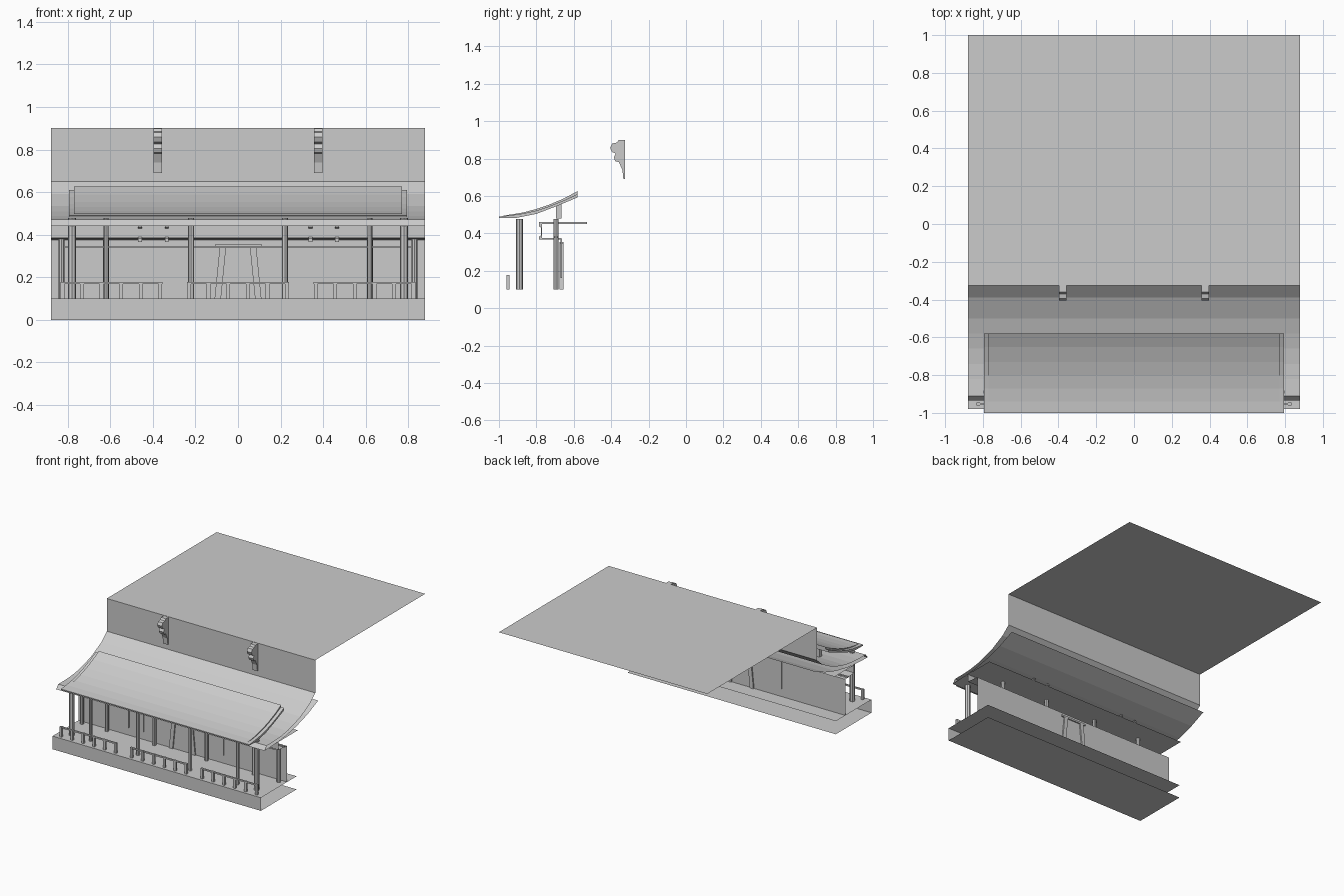
import bpy, bmesh, math
from mathutils import Vector


def finish(name, bm):
    me = bpy.data.meshes.new(name)
    bm.to_mesh(me)
    bm.free()
    ob = bpy.data.objects.new(name, me)
    bpy.context.collection.objects.link(ob)
    return ob


def extrude_profile(name, pts, x0, x1, closed=False):
    """Extrude a (y, z) profile along x; closed profiles get end caps."""
    bm = bmesh.new()
    a = [bm.verts.new((x0, y, z)) for y, z in pts]
    b = [bm.verts.new((x1, y, z)) for y, z in pts]
    n = len(pts)
    for i in range(n if closed else n - 1):
        j = (i + 1) % n
        bm.faces.new((a[i], a[j], b[j], b[i]))
    if closed:
        bm.faces.new(a)
        bm.faces.new(b)
        bmesh.ops.recalc_face_normals(bm, faces=bm.faces)
    return finish(name, bm)


def box(name, x0, x1, y0, y1, z0, z1):
    return extrude_profile(name, [(y0, z0), (y1, z0), (y1, z1), (y0, z1)], x0, x1, True)


def column(name, x, y, z0, z1, r, sides=8):
    bm = bmesh.new()
    bmesh.ops.create_cone(bm, cap_ends=True, segments=sides, radius1=r, radius2=r, depth=z1 - z0)
    bmesh.ops.translate(bm, verts=bm.verts, vec=Vector((x, y, (z0 + z1) / 2)))
    return finish(name, bm)


W = 0.88

# open shell: platform, shop wall with its boxed head, upper wall and flat roof
extrude_profile("platform", [(-0.55, 0.1), (-0.98, 0.1), (-0.98, 0), (-0.55, 0)], -W, W)
extrude_profile("shop_wall", [(-0.535, 0.445), (-0.77, 0.445), (-0.77, 0.385),
                              (-0.665, 0.375), (-0.665, 0.1)], -W, W)
extrude_profile("upper_wall_and_flat_roof", [(1, 0.9), (-0.325, 0.9), (-0.325, 0.65)], -W, W)

# curved main roof with eave and underside
extrude_profile("main_roof", [
    (-0.325, 0.65), (-0.39, 0.592), (-0.5, 0.535), (-0.58, 0.508), (-0.66, 0.487), (-0.74, 0.475),
    (-0.82, 0.47), (-0.91, 0.47), (-0.935, 0.44), (-0.8, 0.446), (-0.68, 0.458), (-0.55, 0.483),
    (-0.42, 0.522), (-0.29, 0.578)], -W, W)

# raised canopy roof: slab with a narrower raised top
lower = [(-1, 0.482), (-0.91, 0.482), (-0.8, 0.504), (-0.69, 0.546), (-0.58, 0.592)]
upper = [(-0.58, 0.61), (-0.65, 0.577), (-0.73, 0.545), (-0.8, 0.522), (-0.87, 0.506),
         (-0.94, 0.496), (-1, 0.49)]
extrude_profile("canopy_roof", lower + upper, -0.795, 0.795, True)
top = [(-0.58, 0.626), (-0.65, 0.588), (-0.73, 0.554), (-0.8, 0.53), (-0.87, 0.512),
       (-0.94, 0.5), (-0.985, 0.496)]
extrude_profile("canopy_top", top + [(y, z) for y, z in reversed(upper[:-1])], -0.77, 0.77, True)

for s in (-1, 1):
    # canopy supports
    box("canopy_support", s * 0.56 - 0.1, s * 0.56 + 0.1, -0.695, -0.665, 0.48, 0.557)

    # front and rear columns
    for x, r in ((0.78, 0.019), (0.62, 0.012), (0.22, 0.014)):
        column("front_column", s * x, -0.89, 0.1, 0.478, r)
    for x, h in ((0.83, 0.38), (0.62, 0.478), (0.22, 0.478)):
        column("rear_column", s * x, -0.695, 0.1, h, 0.014)

    # scrolled corbels on the upper wall
    prof = [(-0.325, 0.69), (-0.335, 0.69), (-0.34, 0.74), (-0.36, 0.782), (-0.378, 0.785),
            (-0.386, 0.805), (-0.375, 0.827), (-0.396, 0.835), (-0.406, 0.858), (-0.395, 0.88),
            (-0.37, 0.885), (-0.36, 0.898), (-0.325, 0.898)]
    extrude_profile("wall_corbel", prof, s * 0.378 - 0.02, s * 0.378 + 0.02, True)

    # straps wrapping the boxed wall head and running down the wall
    for x in (s * 0.4 - 0.06, s * 0.4 + 0.065):
        strap = [(-0.53, 0.45), (-0.53, 0.46), (-0.785, 0.46), (-0.785, 0.437), (-0.775, 0.43),
                 (-0.775, 0.39), (-0.785, 0.383), (-0.785, 0.366), (-0.665, 0.366),
                 (-0.665, 0.376), (-0.77, 0.376), (-0.77, 0.45)]
        extrude_profile("head_strap", strap, x - 0.009, x + 0.009, True)
        box("wall_strip", x - 0.008, x + 0.008, -0.672, -0.664, 0.16, 0.37)

    # tapered door posts
    bm = bmesh.new()
    bmesh.ops.create_cube(bm, size=1)
    for v in bm.verts:
        up = v.co.z > 0
        cx = 0.07 if up else 0.095
        v.co = (s * cx + v.co.x * 0.03, -0.665 + v.co.y * 0.02, 0.35 if up else 0.1)
    finish("door_post", bm)

# door lintel and wall rails
box("door_lintel", -0.105, 0.11, -0.676, -0.655, 0.342, 0.355)
box("wall_rail_upper", -W, W, -0.702, -0.688, 0.376, 0.386)
box("wall_rail_lower", -0.83, 0.83, -0.702, -0.688, 0.338, 0.346)

# low fence in three sections
for c in (-0.595, 0, 0.595):
    box("fence_rail", c - 0.24, c + 0.24, -0.957, -0.947, 0.167, 0.178)
    for i in range(6):
        x = c - 0.23 + i * 0.092
        box("fence_post", x - 0.009, x + 0.009, -0.96, -0.944, 0.1, 0.178)
